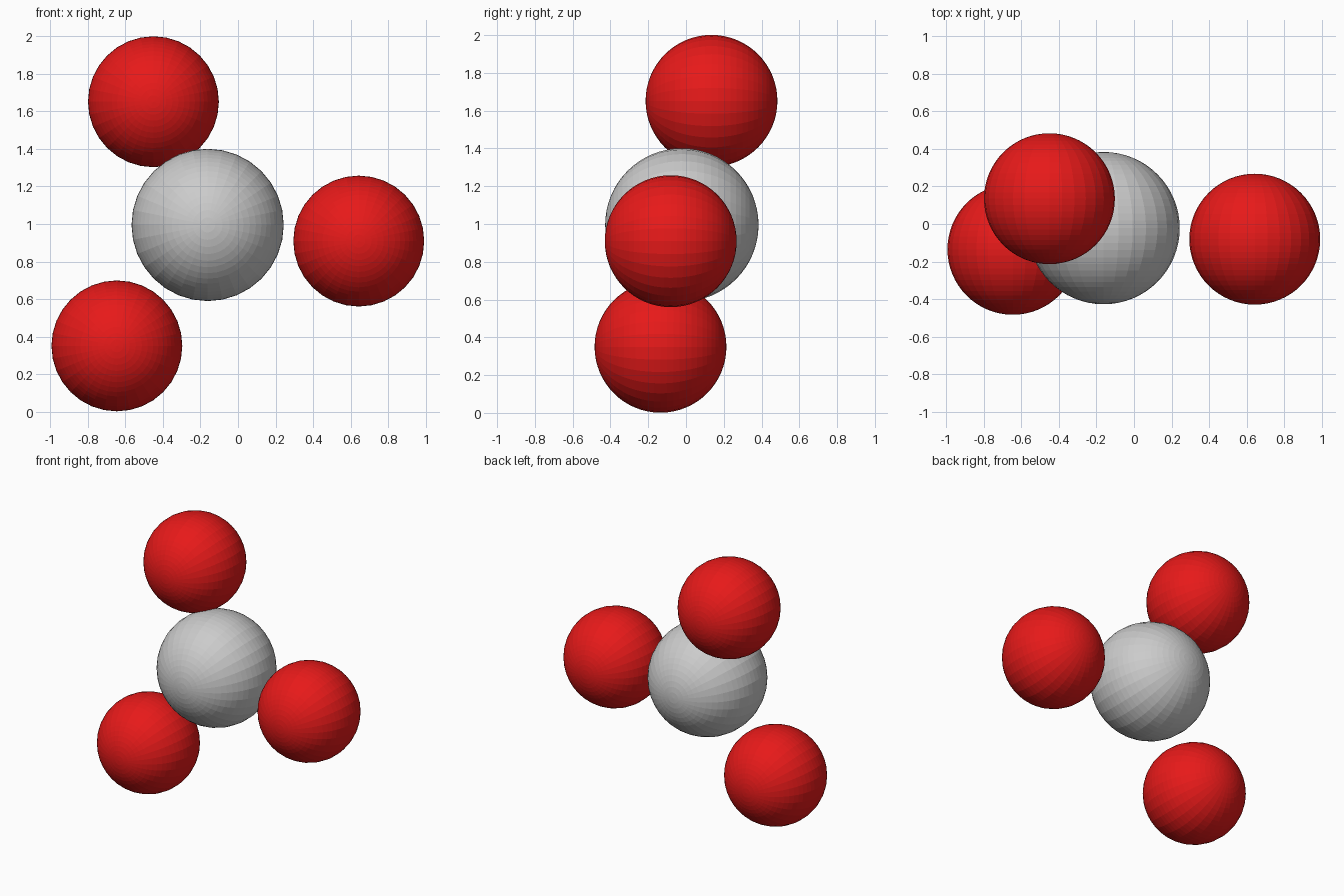
import bpy, math

if "Cube" in bpy.data.objects:
    bpy.data.objects.remove(bpy.data.objects["Cube"])


def colour(name, rgb):
    mat = bpy.data.materials.new(name)
    mat.diffuse_color = (*rgb, 1)
    mat.use_nodes = True
    mat.node_tree.nodes["Principled BSDF"].inputs["Base Color"].default_value = mat.diffuse_color
    return mat


def ball(name, centre, radius, mat=None):
    # faceted sphere with its poles facing front and back
    bpy.ops.mesh.primitive_uv_sphere_add(
        segments=32, ring_count=32, radius=radius,
        location=centre, rotation=(math.pi / 2, 0, 0))
    obj = bpy.context.object
    obj.name = name
    if mat:
        obj.data.materials.append(mat)
    return obj


red = colour("red", (0.8, 0.01, 0.01))

# central atom
ball("centre_atom", (-0.162, -0.022, 0.995), 0.406)

# three outer atoms
for name, centre in {
    "outer_atom_top": (-0.451, 0.135, 1.652),
    "outer_atom_right": (0.644, -0.081, 0.909),
    "outer_atom_lower_left": (-0.646, -0.135, 0.35),
}.items():
    ball(name, centre, 0.349, red)
